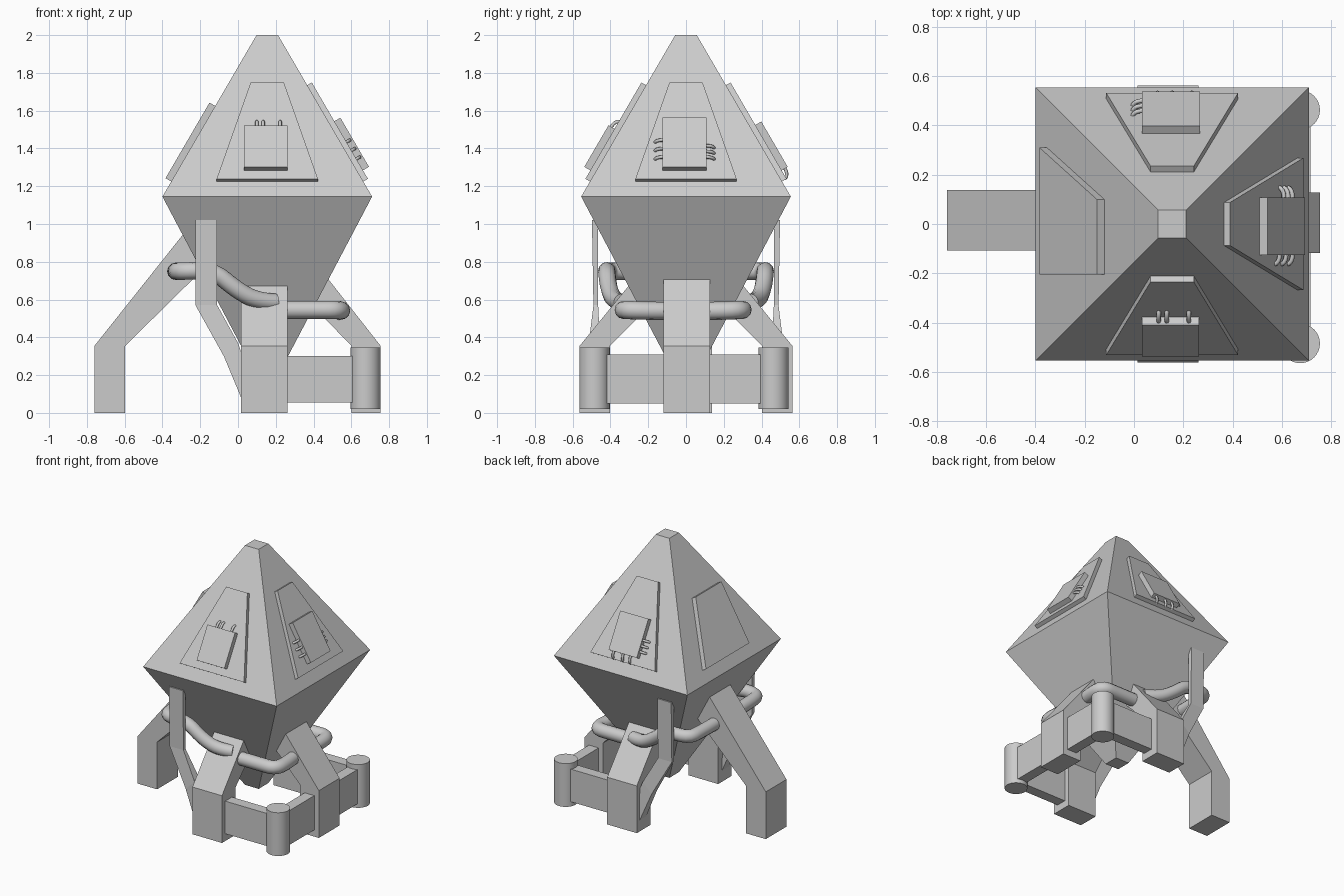
import bpy, bmesh
from math import radians
from mathutils import Matrix, Vector

if "Cube" in bpy.data.objects:
    bpy.data.objects.remove(bpy.data.objects["Cube"])

CX = 0.155                  # body centre on x
SLOPE = 0.582               # inward run per unit height on the upper faces
FRONT, RIGHT, BACK, LEFT = 0, 90, 180, -90


def loft(name, rings):
    """Closed solid through a series of matching point loops."""
    bm = bmesh.new()
    loops = [[bm.verts.new(p) for p in r] for r in rings]
    n = len(loops[0])
    for a, b in zip(loops, loops[1:]):
        for i in range(n):
            j = (i + 1) % n
            bm.faces.new((a[i], a[j], b[j], b[i]))
    bm.faces.new(loops[0])
    bm.faces.new(loops[-1])
    bmesh.ops.recalc_face_normals(bm, faces=bm.faces)
    me = bpy.data.meshes.new(name)
    bm.to_mesh(me)
    bm.free()
    ob = bpy.data.objects.new(name, me)
    bpy.context.collection.objects.link(ob)
    return ob


def box(name, x0, x1, y0, y1, z0, z1):
    return loft(name, [[(x0, y0, z), (x1, y0, z), (x1, y1, z), (x0, y1, z)]
                       for z in (z0, z1)])


def side(angle, u, d, z):
    """Point u along a side, d outward from the body axis, at height z."""
    p = Matrix.Rotation(radians(angle), 3, 'Z') @ Vector((u, -d, z))
    return p + Vector((CX, 0, 0))


def on_face(angle, u, z, n):
    """Point on a sloping upper face, lifted by n along its normal."""
    return side(angle, u, 0.555 - (z - 1.145) * SLOPE + n * 0.864, z + n * 0.503)


def plate(name, angle, pts, n0, n1):
    return loft(name, [[on_face(angle, u, z, n) for u, z in pts] for n in (n0, n1)])


def tube(name, pts, radius, res=4):
    cu = bpy.data.curves.new(name, 'CURVE')
    cu.dimensions = '3D'
    cu.bevel_depth = radius
    cu.bevel_resolution = res
    cu.use_fill_caps = True
    cu.resolution_u = 4
    sp = cu.splines.new('NURBS')
    sp.points.add(len(pts) - 1)
    for q, p in zip(sp.points, pts):
        q.co = (*p, 1)
    sp.order_u = 3
    sp.use_endpoint_u = True
    ob = bpy.data.objects.new(name, cu)
    bpy.context.collection.objects.link(ob)
    return ob


# Double-pyramid body with blunt ends
loft("body", [[(CX - h, -h, z), (CX + h, -h, z), (CX + h, h, z), (CX - h, h, z)]
              for h, z in ((0.057, 0.2), (0.555, 1.145), (0.057, 2.0))])

# Trapezoid panels with a control box on three upper faces
for label, ang, top, (u0, u1) in (("front", FRONT, 1.49, (-0.122, 0.108)),
                                  ("right", RIGHT, 1.53, (-0.125, 0.108)),
                                  ("back", BACK, 1.51, (-0.112, 0.122))):
    plate(label + "_panel", ang, [(-0.268, 1.225), (0.268, 1.225),
                                  (0.088, 1.735), (-0.088, 1.735)], -0.01, 0.028)
    plate(label + "_control_box", ang, [(u0, 1.27), (u1, 1.27), (u1, top), (u0, top)],
          0.02, 0.065)

# Plain raised plate on the left face
plate("left_plate", LEFT, [(-0.31, 1.225), (0.205, 1.225), (0.205, 1.625), (-0.1, 1.625)],
      -0.01, 0.035)

# Short bent wires from the boxes into the panels: side, start u, z, direction
wires = [(FRONT, u, 1.48, 0, 1) for u in (-0.055, -0.022, 0.068)]
wires += [(RIGHT, -0.115, z, -1, 0) for z in (1.33, 1.375, 1.42)]
wires += [(RIGHT, 0.1, z, 1, 0) for z in (1.33, 1.36, 1.39)]
wires += [(BACK, 0.112, z, 1, 0) for z in (1.31, 1.345, 1.38)]
wires += [(BACK, u, 1.28, 0, -1) for u in (-0.08, 0.0, 0.06)]
for i, (ang, u, z, du, dz) in enumerate(wires):
    path = [(0, 0.048), (0.045, 0.05), (0.05, 0.02)]
    tube(f"wire_{i}", [on_face(ang, u + du * s, z + dz * s, n) for s, n in path], 0.009, 2)

# Bent legs: outer, inner, top point, inner top point, sideways offset
for label, ang, out, inn, top, low, c in (
        ("front", FRONT, 0.563, 0.403, (0.3, 0.677), (0.15, 0.61), -0.017),
        ("back", BACK, 0.563, 0.403, (0.3, 0.677), (0.15, 0.61), 0.017),
        ("right", RIGHT, 0.6, 0.445, (0.32, 0.712), (0.16, 0.65), 0.005),
        ("left", LEFT, 0.915, 0.752, (0.43, 0.965), (0.3, 0.8), -0.015)):
    profile = [(out, 0), (out, 0.355), top, low, (inn, 0.355), (inn, 0)]
    loft(label + "_leg", [[side(ang, u, d, z) for d, z in profile]
                          for u in (c - 0.123, c + 0.123)])

# Front and back halves of the struts, bumpers and hoses
for label, s in (("front", -1), ("back", 1)):
    # Flat strut hanging from the body and twisting into the leg
    sections = [(-0.225, -0.11, 1.02, 1.02, 0.498, 0.465),
                (-0.225, -0.11, 0.57, 0.57, 0.49, 0.465),
                (-0.075, 0.0, 0.3, 0.37, 0.515, 0.455),
                (0.025, 0.03, 0.06, 0.28, 0.53, 0.45)]
    loft(label + "_strut", [[(xa, s * yo, za), (xb, s * yo, zb),
                             (xb, s * yi, zb), (xa, s * yi, za)]
                            for xa, xb, za, zb, yo, yi in sections])

    # Corner post and the two bumper boards
    yc = -0.485 if s < 0 else 0.463
    bpy.ops.mesh.primitive_cylinder_add(vertices=32, radius=0.08, depth=0.325,
                                        location=(0.675, yc, 0.1825))
    post = bpy.context.object
    post.name = label + "_corner_post"
    bpy.ops.object.shade_smooth_by_angle(angle=radians(40))
    box(label + "_bumper", 0.24, 0.65, yc - 0.04, yc + 0.04, 0.055, 0.3)
    y0, y1 = sorted((s * 0.1, yc))
    box(label + "_side_bumper", 0.637, 0.717, y0, y1, 0.05, 0.308)

    # Hoses linking the legs
    tube(label + "_left_hose",
         [(-0.33, s * 0.06, 0.75), (-0.33, s * 0.3, 0.75), (-0.31, s * 0.42, 0.75),
          (-0.13, s * 0.42, 0.755), (-0.02, s * 0.41, 0.66), (0.1, s * 0.38, 0.59),
          (0.2, s * 0.34, 0.585)], 0.046)
    yh = s * (0.33 if s < 0 else 0.3)
    tube(label + "_right_hose",
         [(0.2, yh, 0.545), (0.42, yh, 0.545), (0.54, yh, 0.545),
          (0.55, yh * 0.6, 0.54), (0.53, s * 0.06, 0.54)], 0.048)
